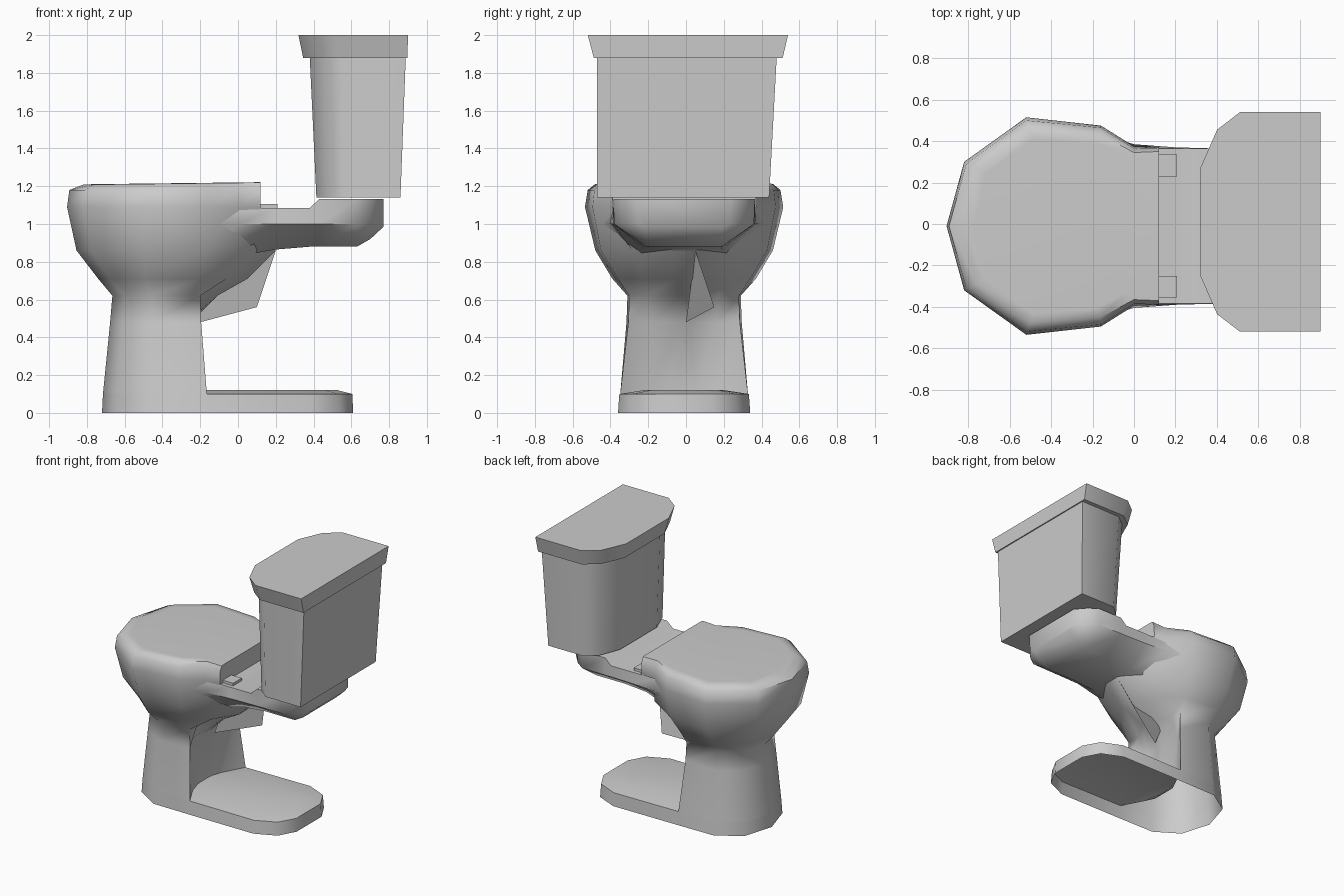
import bpy, bmesh, math

if "Cube" in bpy.data.objects:
    bpy.data.objects.remove(bpy.data.objects["Cube"])

CY = -0.01  # the bowl sits slightly off the centre line


def finish(name, bm, angle=42):
    bmesh.ops.recalc_face_normals(bm, faces=bm.faces)
    me = bpy.data.meshes.new(name)
    bm.to_mesh(me)
    bm.free()
    ob = bpy.data.objects.new(name, me)
    bpy.context.collection.objects.link(ob)
    bpy.ops.object.select_all(action='DESELECT')
    ob.select_set(True)
    bpy.context.view_layer.objects.active = ob
    bpy.ops.object.shade_smooth_by_angle(angle=math.radians(angle))
    return ob


def loft(name, rings, closed=True, first=False, last=False, angle=42):
    bm = bmesh.new()
    rows = [[bm.verts.new(p) for p in r] for r in rings]
    n = len(rows[0])
    for a, b in zip(rows, rows[1:]):
        for i in range(n if closed else n - 1):
            j = (i + 1) % n
            bm.faces.new((a[i], a[j], b[j], b[i]))
    if first:
        bm.faces.new(rows[0])
    if last:
        bm.faces.new(rows[-1])
    return finish(name, bm, angle)


def mirror(half, z, cy=CY, slope=0):
    """Half outline (x, y >= 0) to a full symmetric ring at height z."""
    pts = [(x, cy + y, z + slope * x) for x, y in half]
    return pts + [(x, cy - y, z + slope * x) for x, y in reversed(half) if y > 0]


# bowl with closed lid, blending into the column; open underneath
top = [(-.82, 0), (-.76, .28), (-.5, .47), (-.16, .44), (0, .355), (.12, .36)]
bowl = [
    (1.18, [(-.893, 0), (-.81, .30), (-.52, .51), (-.16, .475), (0, .375), (.12, .378)]),
    (1.09, [(-.905, 0), (-.82, .31), (-.52, .525), (-.16, .485), (0, .385), (.12, .382)]),
    (0.86, [(-.855, 0), (-.78, .27), (-.5, .47), (-.17, .44), (.08, .28), (.2, .06)]),
    (0.71, [(-.74, 0), (-.68, .22), (-.49, .38), (-.2, .35), (-.06, .22), (.05, .05)]),
    (0.62, [(-.665, 0), (-.60, .20), (-.46, .30), (-.2, .29), (-.21, .18), (-.11, .03)]),
    (0.48, [(-.677, 0), (-.61, .21), (-.46, .305), (-.195, .295), (-.27, .17), (-.25, .03)]),
    (0.10, [(-.715, 0), (-.645, .225), (-.465, .338), (-.165, .338), (-.25, .18), (-.28, .06)]),
]
rings = [mirror([(-.35 + .9 * (x + .35) if x < .1 else x, y * .9) for x, y in top], 1.22, slope=.012),
         mirror(top, 1.218, slope=.012)]
rings += [mirror(half, z) for z, half in bowl]
loft("bowl", rings, first=True, angle=55)

# foot: a low skirt running back from the column, open underneath
foot_half = [(-.72, 0), (-.65, .23), (-.47, .345), (-.165, .348), (.38, .35), (.54, .28), (.61, .15)]
rim = [(-.715, 0), (-.645, .225), (-.465, .338), (-.165, .338), (.38, .343), (.535, .274), (.605, .147)]
loft("foot_skirt", [mirror(foot_half, 0), mirror(rim, .1)])

# foot top: slightly domed plate behind the column
plate = [(-.29, .1), (-.24, .2), (-.165, .338)] + rim[4:]
dome = [(-.2, .08), (-.16, .14), (-.08, .2), (.24, .2), (.45, .17), (.52, .1)]
loft("foot_top", [mirror(plate, .1), mirror(dome, .122)], last=True)

# rear shelf: cross-sections along x (x, top z, top w, mid w, bottom z, bottom w)
shelf = [
    (-.18, 1.085, .43, .45, .80, .30),
    (0.00, 1.085, .375, .395, .83, .25),
    (0.20, 1.085, .375, .38, .865, .20),
    (0.38, 1.085, .375, .375, .88, .20),
    (0.43, 1.132, .375, .375, .88, .20),
    (0.63, 1.132, .375, .37, .88, .20),
    (0.70, 1.132, .33, .32, .92, .20),
    (0.77, 1.132, .25, .24, .985, .20),
]
secs = []
for x, zt, wt, wm, zb, wb in shelf:
    side = [(wt, zt), (wm, 1.0), (wb, zb)]
    secs.append([(x, CY + w, z) for w, z in side] +
                [(x, CY - w, z) for w, z in reversed(side)])
loft("rear_shelf", secs, last=True, angle=50)

# trap flap hanging under the shelf
bm = bmesh.new()
bm.faces.new([bm.verts.new(p) for p in
              ((.2, .05, .86), (.1, .15, .56), (-.2, 0, .48), (-.2, .07, .57))])
finish("trap_flap", bm)


# tank and its lid share one chamfered plan, flush at the rear
def tank_ring(z, x0, x1, w, cy):
    d = x1 - x0
    return mirror([(x1, w), (x0 + .33 * d, w), (x0 + .14 * d, w * .84), (x0, w * .49)], z, cy)


loft("tank", [tank_ring(1.14, .415, .86, .455, -.015),
              tank_ring(1.88, .38, .888, .475, .005)], first=True, last=True)
loft("tank_lid", [tank_ring(1.88, .345, .897, .50, .012),
                  tank_ring(2.0, .32, .90, .53, .01)], first=True, last=True, angle=50)

# lid hinges
for s, label in ((1, "left"), (-1, "right")):
    bpy.ops.mesh.primitive_cube_add(size=1, location=(.163, CY + s * .293, 1.09))
    ob = bpy.context.object
    ob.name = "hinge_" + label
    ob.scale = (.09, .105, .03)
